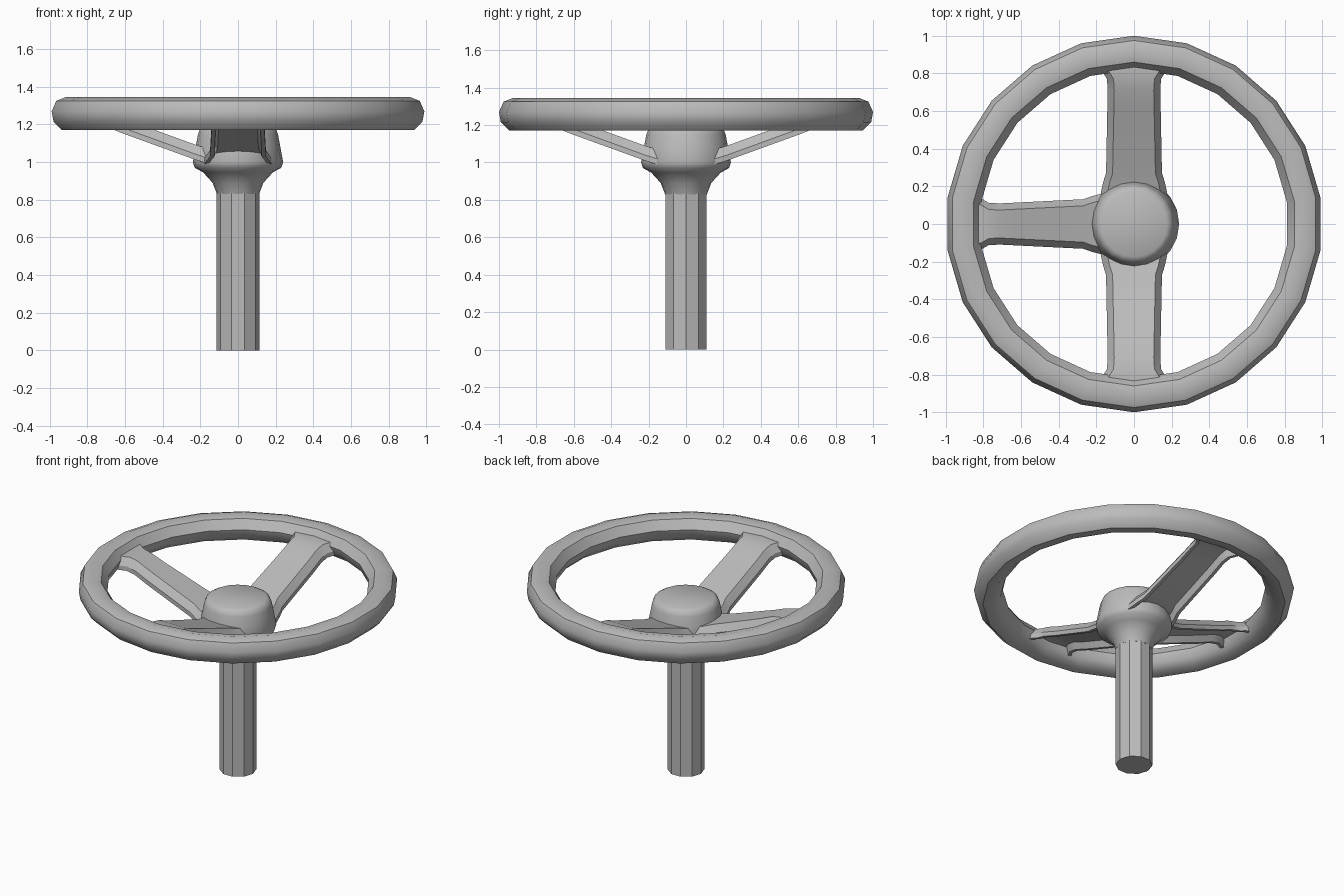
import bpy, bmesh, math
from mathutils import Matrix, Vector

old = bpy.data.objects.get("Cube")
if old:
    bpy.data.objects.remove(old, do_unlink=True)

grey = bpy.data.materials.new("plain grey")
grey.use_nodes = True
COLOUR = (0.5, 0.5, 0.5, 1)
grey.diffuse_color = COLOUR
grey.node_tree.nodes["Principled BSDF"].inputs["Base Color"].default_value = COLOUR


def finish(name, bm, angle=30):
    bmesh.ops.remove_doubles(bm, verts=bm.verts, dist=1e-5)
    bmesh.ops.recalc_face_normals(bm, faces=bm.faces)
    mesh = bpy.data.meshes.new(name)
    bm.to_mesh(mesh)
    bm.free()
    mesh.materials.append(grey)
    obj = bpy.data.objects.new(name, mesh)
    bpy.context.collection.objects.link(obj)
    bpy.ops.object.select_all(action="DESELECT")
    obj.select_set(True)
    bpy.context.view_layer.objects.active = obj
    bpy.ops.object.shade_smooth_by_angle(angle=math.radians(angle))
    return obj


def lathe(name, profile, sides, start=0.0, closed=False, angle=30):
    """Turn an (r, z) profile around the vertical axis."""
    bm = bmesh.new()
    rings = []
    for i in range(sides):
        a = start + math.tau * i / sides
        rings.append([bm.verts.new((r * math.cos(a), r * math.sin(a), z)) for r, z in profile])
    n = len(profile)
    for i, ring in enumerate(rings):
        nxt = rings[(i + 1) % sides]
        for j in range(n if closed else n - 1):
            k = (j + 1) % n
            bm.faces.new((ring[j], nxt[j], nxt[k], ring[k]))
    if not closed:
        for j in (0, n - 1):
            bm.faces.new([ring[j] for ring in rings])
    return finish(name, bm, angle)


# Rim: faceted ring with a rounded cross-section
rim_section = [(0.925, 1.345), (0.975, 1.325), (1.0, 1.27), (0.99, 1.215), (0.945, 1.17),
               (0.88, 1.175), (0.835, 1.215), (0.82, 1.27), (0.86, 1.33)]
lathe("rim", rim_section, 22, math.pi / 2, closed=True, angle=38)

# Ten-sided column
lathe("column", [(0.115, 0), (0.115, 0.86)], 10)

# Hub: flared collar and rounded cap
hub_profile = [(0.112, 0.83), (0.135, 0.89), (0.185, 0.945), (0.23, 0.97), (0.24, 1.0),
               (0.225, 1.08), (0.212, 1.15), (0.2, 1.178), (0.175, 1.192)]
lathe("hub", hub_profile, 20, angle=50)


def spoke(name, angle, root, tip):
    """Channel-shaped arm: chamfered top, side flanges, hollow underside."""
    # distance from the axis, height of the lower edge, extra width
    stations = [(0.14, 0.985, 0.03), (0.22, 1.01, 0.015), (0.27, 1.028, 0), (0.62, 1.155, 0),
                (0.71, 1.192, 0), (0.77, 1.205, 0.005), (0.81, 1.21, 0.03), (0.86, 1.21, 0.045)]
    bm = bmesh.new()
    rings = []
    for r, z, flare in stations:
        w = root + (tip - root) * (r - 0.2) / 0.6 + flare
        half = [(w, 0), (w, 0.03), (w - 0.035, 0.08)]
        inner = [(w - 0.022, 0), (w - 0.04, 0.045)]
        section = half + [(-x, h) for x, h in reversed(half)]
        section += [(-x, h) for x, h in inner] + list(reversed(inner))
        rings.append([bm.verts.new((r, x, z + h)) for x, h in section])
    for a, b in zip(rings, rings[1:]):
        for j in range(len(a)):
            k = (j + 1) % len(a)
            bm.faces.new((a[j], a[k], b[k], b[j]))
    for ring in (rings[0], rings[-1]):
        bm.faces.new(ring)
    bmesh.ops.rotate(bm, verts=bm.verts, cent=Vector(), matrix=Matrix.Rotation(angle, 3, "Z"))
    return finish(name, bm)


# Three spokes: front, back and right
spoke("front_spoke", -math.pi / 2, 0.15, 0.138)
spoke("back_spoke", math.pi / 2, 0.15, 0.138)
spoke("right_spoke", math.pi, 0.135, 0.105)
